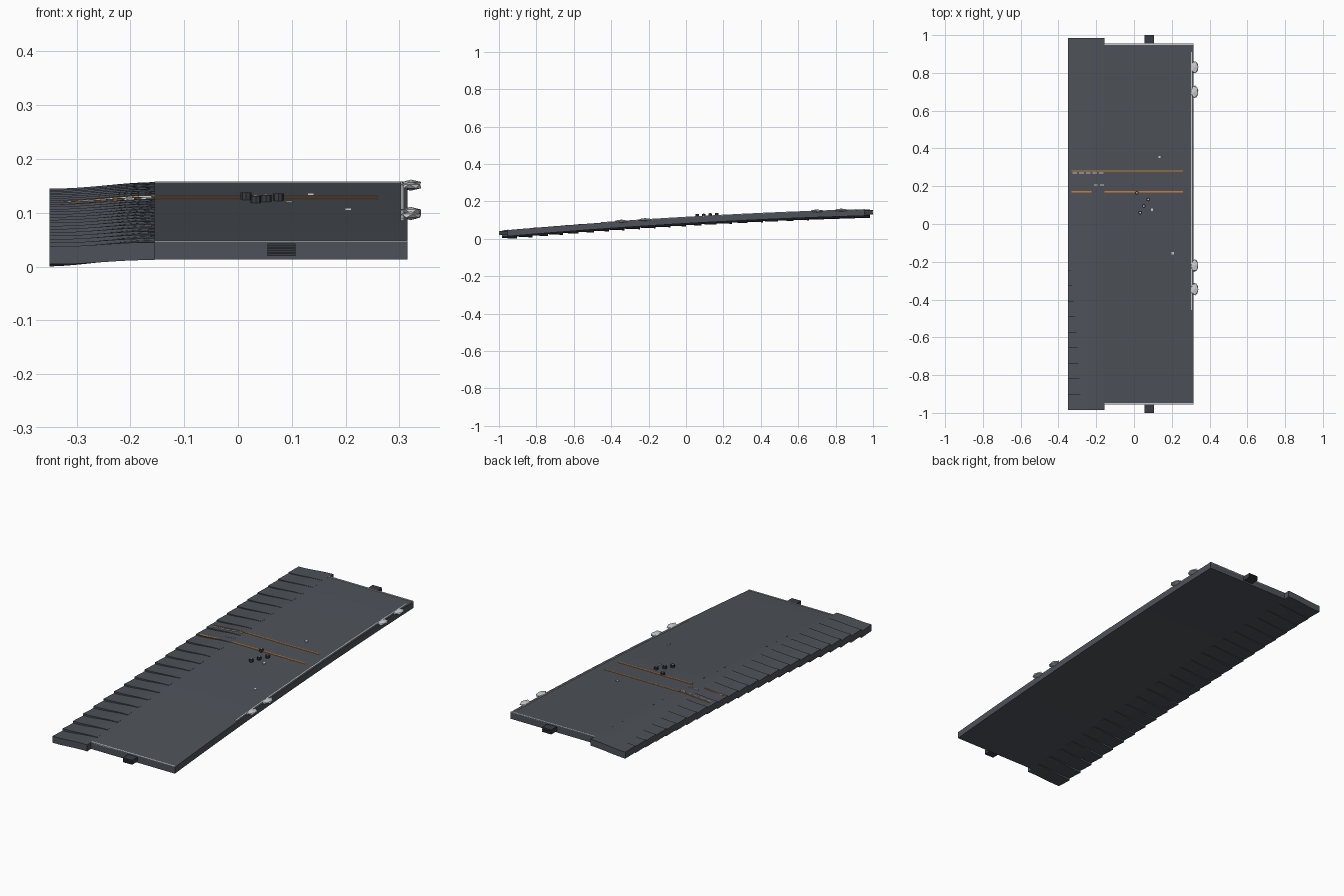
import bpy, bmesh, math
from mathutils import Matrix, Vector

if "Cube" in bpy.data.objects:
    bpy.data.objects.remove(bpy.data.objects["Cube"])


def material(name, col):
    m = bpy.data.materials.new(name)
    m.diffuse_color = (*col, 1)
    m.use_nodes = True
    m.node_tree.nodes["Principled BSDF"].inputs["Base Color"].default_value = m.diffuse_color
    return m


SLATE = material("slate grey", (0.075, 0.085, 0.10))
DARK = material("dark grey", (0.04, 0.045, 0.055))
ORANGE = material("orange", (0.62, 0.22, 0.04))
LIGHT = material("pale grey", (0.60, 0.62, 0.64))
THICK = 0.033
X_SEAM, X_LEFT, X_RIGHT = -0.155, -0.35, 0.315


def rise(y):
    """Height of the arched deck surface."""
    return 0.115 + 0.0576 * y - 0.015 * y * y


def slope(y):
    return 0.0576 - 0.03 * y


def sag(x):
    """How far the slatted apron droops, and the 0..1 position across it."""
    t = min(1, max(0, (X_SEAM - x) / (X_SEAM - X_LEFT)))
    return 0.012 * t * t * (3 - 2 * t), t


def finish(name, bm, mat):
    bmesh.ops.recalc_face_normals(bm, faces=bm.faces)
    me = bpy.data.meshes.new(name)
    bm.to_mesh(me)
    bm.free()
    me.materials.append(mat)
    ob = bpy.data.objects.new(name, me)
    bpy.context.collection.objects.link(ob)
    return ob


def sheet(bm, xs, ys, top, thick):
    """Closed slab over a grid whose upper surface is top(x, y)."""
    up = [[bm.verts.new((x, y, top(x, y))) for y in ys] for x in xs]
    lo = [[bm.verts.new((x, y, top(x, y) - thick)) for y in ys] for x in xs]
    nx, ny = len(xs) - 1, len(ys) - 1
    for i in range(nx):
        for j in range(ny):
            for g in (up, lo):
                bm.faces.new((g[i][j], g[i + 1][j], g[i + 1][j + 1], g[i][j + 1]))
        for j in (0, ny):
            bm.faces.new((up[i][j], up[i + 1][j], lo[i + 1][j], lo[i][j]))
    for j in range(ny):
        for i in (0, nx):
            bm.faces.new((up[i][j], up[i][j + 1], lo[i][j + 1], lo[i][j]))


def span(a, b, n):
    return [a + (b - a) * i / n for i in range(n + 1)]


def strip(name, x0, x1, y0, y1, mat, lift=0.002):
    """Thin painted plate that follows deck and apron."""
    bm = bmesh.new()
    sheet(bm, span(x0, x1, 8), span(y0, y1, max(1, int((y1 - y0) / 0.08))),
          lambda x, y: rise(y) - sag(x)[0] + lift, 0.004)
    return finish(name, bm, mat)


def box(bm, centre, size):
    m = Matrix.Translation(Vector(centre)) @ Matrix.Diagonal((*size, 1))
    bmesh.ops.create_cube(bm, size=1, matrix=m)


# main arched deck
bm = bmesh.new()
sheet(bm, [X_SEAM, X_RIGHT], span(-0.955, 0.955, 24), lambda x, y: rise(y), THICK)
finish("deck", bm, SLATE)

# apron of twisted slats along the left side
bm = bmesh.new()
COUNT, END = 24, 0.985
pitch = 2 * END / COUNT
for i in range(COUNT):
    yc = -END + pitch * (i + 0.5)

    def slat_top(x, y):
        drop, t = sag(x)
        return rise(yc) + (0.7 - 1.3 * t) * slope(yc) * (y - yc) - drop
    sheet(bm, span(X_LEFT, X_SEAM, 8), [yc - pitch / 2, yc + pitch / 2], slat_top, THICK)
finish("apron_slats", bm, SLATE)

# ribbed connector tab at each end
for name, s in (("front_tab", -1), ("back_tab", 1)):
    bm = bmesh.new()
    z = rise(0.955 * s) - 0.015
    box(bm, (0.081, 0.973 * s, z), (0.052, 0.046, 0.020))
    for k in range(4):
        box(bm, (0.081, 0.980 * s, z - 0.0095 + k * 0.0063), (0.052, 0.040, 0.004))
    finish(name, bm, DARK)

# pale trims on both ends and along the right edge
strip("front_trim", X_SEAM, X_RIGHT, -0.955, -0.948, LIGHT)
strip("back_trim", X_SEAM, X_RIGHT, 0.948, 0.955, LIGHT)
strip("side_rail", 0.302, 0.308, -0.455, 0.91, LIGHT, 0.003)

# orange cross lines with pale dashes
strip("front_line", X_SEAM, 0.26, 0.167, 0.174, ORANGE)
strip("front_line_end", -0.33, -0.225, 0.167, 0.174, ORANGE, 0.003)
strip("back_line", X_SEAM, 0.26, 0.278, 0.284, ORANGE)
strip("back_line_end", -0.33, X_SEAM, 0.279, 0.283, ORANGE, 0.003)
for i in range(5):
    x = -0.325 + i * 0.035
    strip("back_dash", x, x + 0.024, 0.267, 0.272, LIGHT, 0.003)
for x in (-0.212, -0.18):
    strip("front_dash", x, x + 0.02, 0.203, 0.208, LIGHT, 0.003)

# cluster of short pegs with pale caps
for x, y in ((0.015, 0.165), (0.033, 0.06), (0.052, 0.095), (0.075, 0.13)):
    for name, r, h, lift, mat in (("peg", 0.010, 0.016, 0.005, DARK),
                                  ("peg_cap", 0.004, 0.002, 0.0135, LIGHT)):
        bm = bmesh.new()
        bmesh.ops.create_cone(bm, cap_ends=True, segments=8, radius1=r, radius2=r, depth=h,
                              matrix=Matrix.Translation((x, y, rise(y) + lift)))
        finish(name, bm, mat)

# small pale markers
for x, y in ((0.135, 0.355), (0.205, -0.155), (0.095, 0.075)):
    strip("marker", x - 0.006, x + 0.006, y - 0.006, y + 0.006, LIGHT, 0.003)

# faceted lumps on the right edge
for i, y in enumerate((0.83, 0.70, -0.22, -0.345)):
    bm = bmesh.new()
    m = (Matrix.Translation((0.321, y, rise(y) + 0.001))
         @ Matrix.Diagonal((0.022, 0.037, 0.008, 1)) @ Matrix.Rotation(i * 0.8, 4, 'Z'))
    bmesh.ops.create_icosphere(bm, subdivisions=1, radius=1, matrix=m)
    finish("edge_lump", bm, LIGHT)
